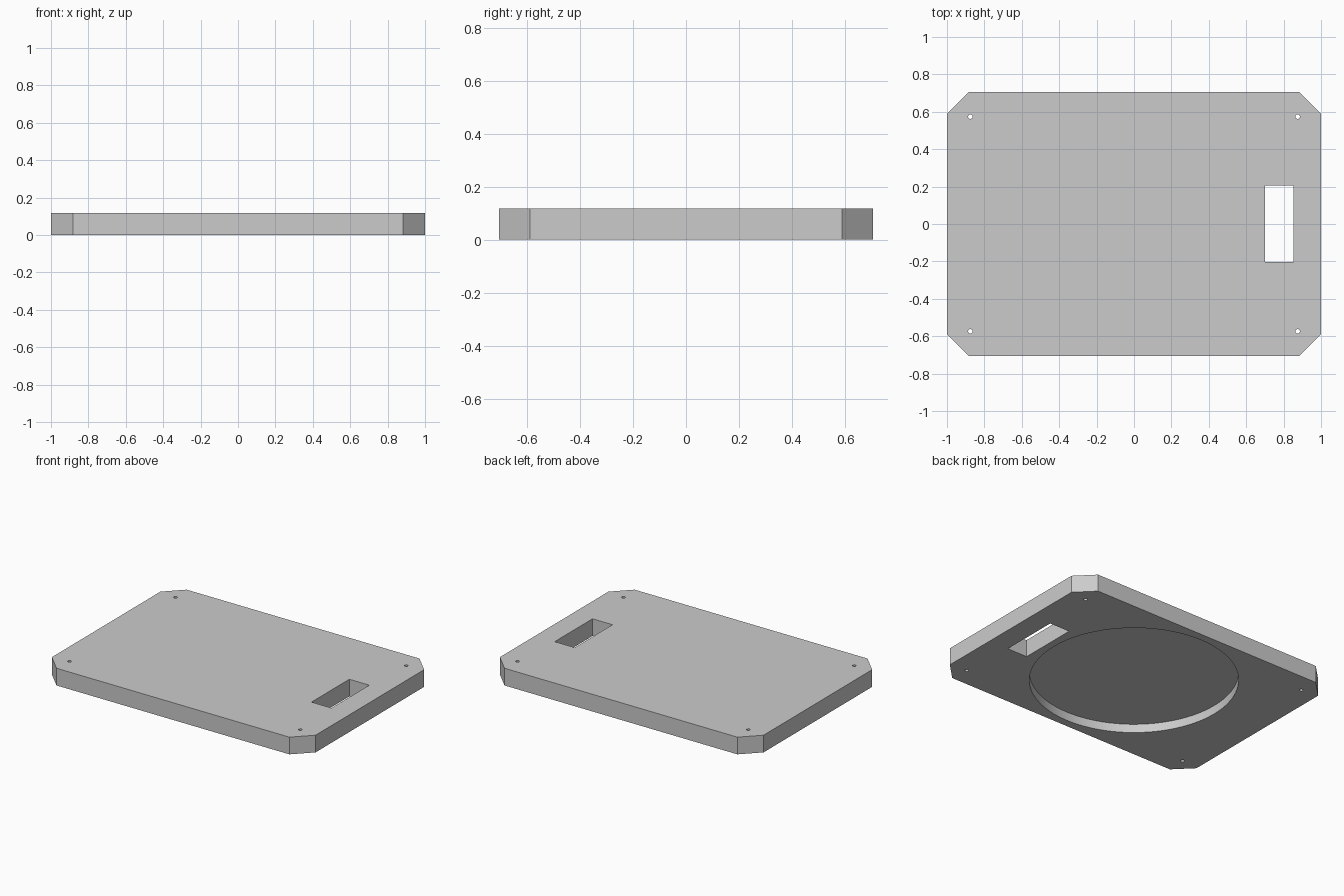
import bpy
import bmesh

cube = bpy.data.objects.get("Cube")
if cube:
    bpy.data.objects.remove(cube, do_unlink=True)

HALF_X, HALF_Y, THICK, CHAMFER = 1.0, 0.705, 0.118, 0.117

grey = bpy.data.materials.new("light_grey")
grey.use_nodes = True
colour = (0.6, 0.6, 0.6, 1)
grey.diffuse_color = colour
grey.node_tree.nodes["Principled BSDF"].inputs["Base Color"].default_value = colour


def prism(name, outline, z0, z1):
    """Extrude a flat outline from z0 up to z1."""
    bm = bmesh.new()
    base = bm.faces.new([bm.verts.new((x, y, z0)) for x, y in outline])
    top = bmesh.ops.extrude_face_region(bm, geom=[base])["geom"]
    bmesh.ops.translate(bm, vec=(0, 0, z1 - z0),
                        verts=[v for v in top if isinstance(v, bmesh.types.BMVert)])
    bmesh.ops.recalc_face_normals(bm, faces=bm.faces)
    return finish(name, bm)


def cylinder(name, x, y, radius, z0, z1, sides):
    bm = bmesh.new()
    bmesh.ops.create_cone(bm, cap_ends=True, segments=sides, radius1=radius,
                          radius2=radius, depth=z1 - z0)
    bmesh.ops.translate(bm, vec=(x, y, (z0 + z1) / 2), verts=bm.verts)
    return finish(name, bm)


def finish(name, bm):
    mesh = bpy.data.meshes.new(name)
    bm.to_mesh(mesh)
    bm.free()
    mesh.materials.append(grey)
    obj = bpy.data.objects.new(name, mesh)
    bpy.context.collection.objects.link(obj)
    return obj


# Plate with chamfered corners
cx, cy = HALF_X - CHAMFER, HALF_Y - CHAMFER
plate = prism("base_plate", [
    (cx, -HALF_Y), (HALF_X, -cy), (HALF_X, cy), (cx, HALF_Y),
    (-cx, HALF_Y), (-HALF_X, cy), (-HALF_X, -cy), (-cx, -HALF_Y)], 0, THICK)

# Cutters: round recess underneath, rectangular slot, four corner screw holes
cutters = [
    cylinder("recess_cutter", 0, 0, 0.65, -0.1, THICK / 2, 96),
    prism("slot_cutter", [(0.70, -0.204), (0.852, -0.204),
                          (0.852, 0.206), (0.70, 0.206)], -0.1, 0.3),
]
for sx in (-1, 1):
    for sy in (-1, 1):
        cutters.append(cylinder("screw_hole_cutter", sx * 0.875, sy * 0.574,
                                0.012, -0.1, 0.3, 24))

bpy.context.view_layer.objects.active = plate
plate.select_set(True)
for cutter in cutters:
    cutter.hide_render = True
    mod = plate.modifiers.new("cut", 'BOOLEAN')
    mod.operation = 'DIFFERENCE'
    mod.solver = 'EXACT'
    mod.object = cutter
    bpy.ops.object.modifier_apply(modifier=mod.name)
    bpy.data.objects.remove(cutter, do_unlink=True)

bpy.ops.object.shade_smooth_by_angle()
